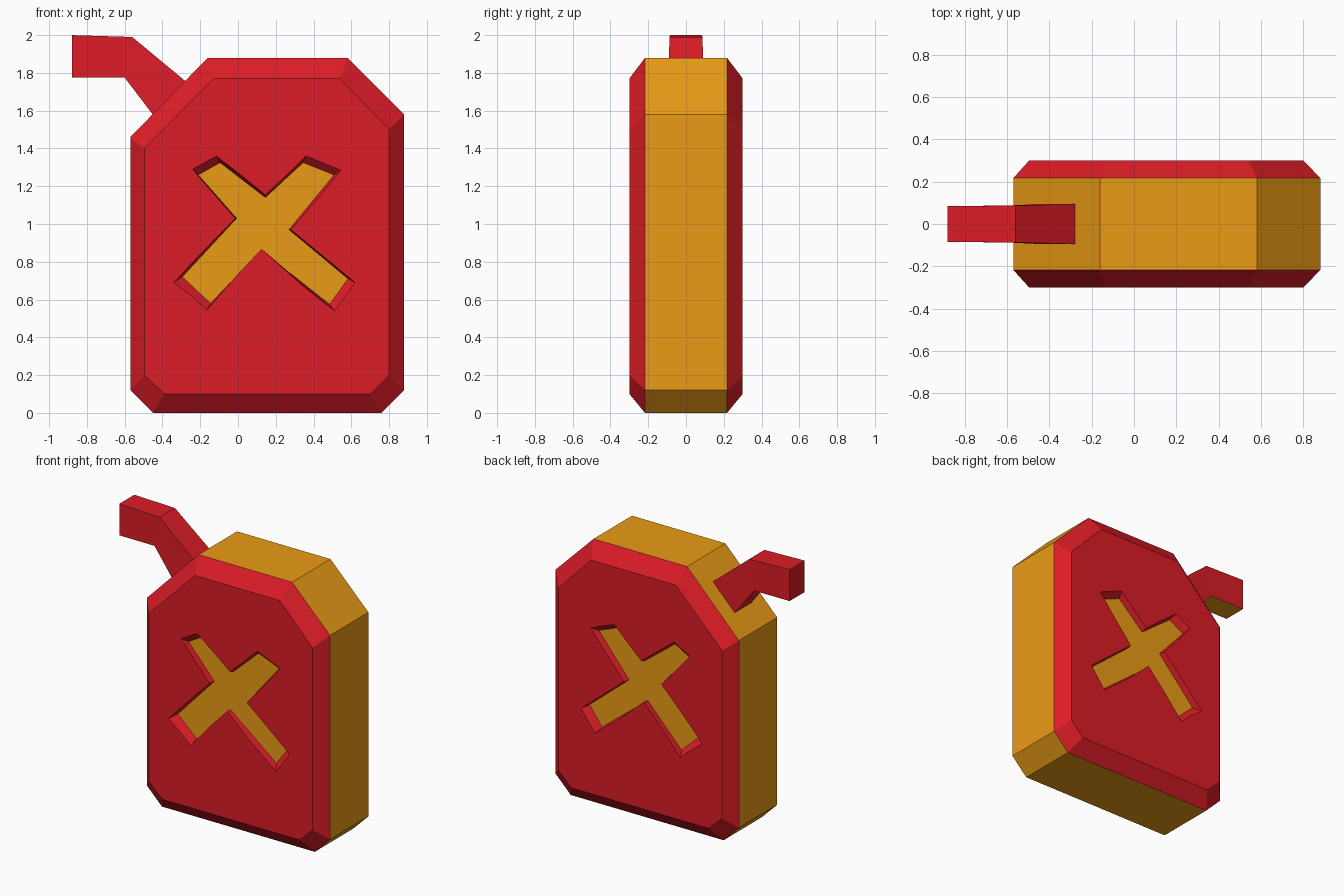
import bpy, bmesh

if "Cube" in bpy.data.objects:
    bpy.data.objects.remove(bpy.data.objects["Cube"])


def material(name, color):
    m = bpy.data.materials.new(name)
    m.diffuse_color = (*color, 1)
    m.use_nodes = True
    m.node_tree.nodes["Principled BSDF"].inputs["Base Color"].default_value = m.diffuse_color
    return m


RED, ORANGE = 0, 1
MATS = [material("red_paint", (0.72, 0.012, 0.02)),
        material("orange_paint", (0.83, 0.33, 0.008))]


def loft(name, rings, band_mat, cap_mat):
    """Skin a stack of equal-length point rings and cap both ends.
    band_mat(ring, side) and cap_mat(end) choose the material slots."""
    bm = bmesh.new()
    vs = [[bm.verts.new(p) for p in ring] for ring in rings]
    n = len(vs[0])
    for r in range(len(vs) - 1):
        for i in range(n):
            j = (i + 1) % n
            f = bm.faces.new((vs[r][i], vs[r][j], vs[r + 1][j], vs[r + 1][i]))
            f.material_index = band_mat(r, i)
    for end in (0, -1):
        bm.faces.new(vs[end]).material_index = cap_mat(end)
    bmesh.ops.recalc_face_normals(bm, faces=bm.faces)
    me = bpy.data.meshes.new(name)
    bm.to_mesh(me)
    bm.free()
    for m in MATS:
        me.materials.append(m)
    ob = bpy.data.objects.new(name, me)
    bpy.context.collection.objects.link(ob)
    return ob


def at_y(profile, y):
    return [(x, y, z) for x, z in profile]


# Can body: orange band between two red bevelled faces
outer = [(-0.45, 0), (0.76, 0), (0.88, 0.12), (0.88, 1.58),
         (0.58, 1.88), (-0.16, 1.88), (-0.57, 1.46), (-0.57, 0.12)]
inner = [(-0.39, 0.10), (0.70, 0.10), (0.80, 0.20), (0.80, 1.50),
         (0.54, 1.77), (-0.13, 1.77), (-0.495, 1.40), (-0.495, 0.20)]
body = loft("can_body",
            [at_y(inner, -0.3), at_y(outer, -0.217),
             at_y(outer, 0.217), at_y(inner, 0.3)],
            lambda r, i: ORANGE if r == 1 else RED, lambda e: RED)

# Cross-shaped recess with sloped walls, on front and back
rim = [(-0.24, 1.29), (-0.115, 1.36), (0.145, 1.155), (0.36, 1.36),
       (0.545, 1.285), (0.28, 0.97), (0.62, 0.69), (0.51, 0.54),
       (0.125, 0.868), (-0.165, 0.545), (-0.34, 0.69), (-0.015, 1.03)]
floor = [(-0.21, 1.26), (-0.095, 1.325), (0.145, 1.14), (0.345, 1.325),
         (0.508, 1.26), (0.27, 0.97), (0.582, 0.71), (0.485, 0.575),
         (0.122, 0.862), (-0.145, 0.58), (-0.295, 0.72), (-0.007, 1.03)]
above = [(2 * a - c, 2 * b - d) for (a, b), (c, d) in zip(rim, floor)]
DEPTH = 0.042
bpy.context.view_layer.objects.active = body
for side in (-1, 1):
    cutter = loft("recess_cutter",
                  [at_y(above, side * (0.3 + DEPTH)),
                   at_y(floor, side * (0.3 - DEPTH))],
                  lambda r, i: RED, lambda e: ORANGE if e else RED)
    cutter.hide_render = True
    mod = body.modifiers.new("recess", 'BOOLEAN')
    mod.operation, mod.solver, mod.object = 'DIFFERENCE', 'EXACT', cutter
    bpy.ops.object.modifier_apply(modifier=mod.name)
    bpy.data.objects.remove(cutter)

# Bent spout: square sections (top point, bottom point, half width)
sections = [((-0.88, 2.0), (-0.88, 1.775), 0.085),
            ((-0.56, 1.99), (-0.60, 1.775), 0.087),
            ((-0.265, 1.745), (-0.44, 1.565), 0.095)]
loft("spout",
     [[(t[0], -w, t[1]), (t[0], w, t[1]), (b[0], w, b[1]), (b[0], -w, b[1])]
      for t, b, w in sections],
     lambda r, i: ORANGE if (r, i) == (0, 2) else RED, lambda e: RED)
